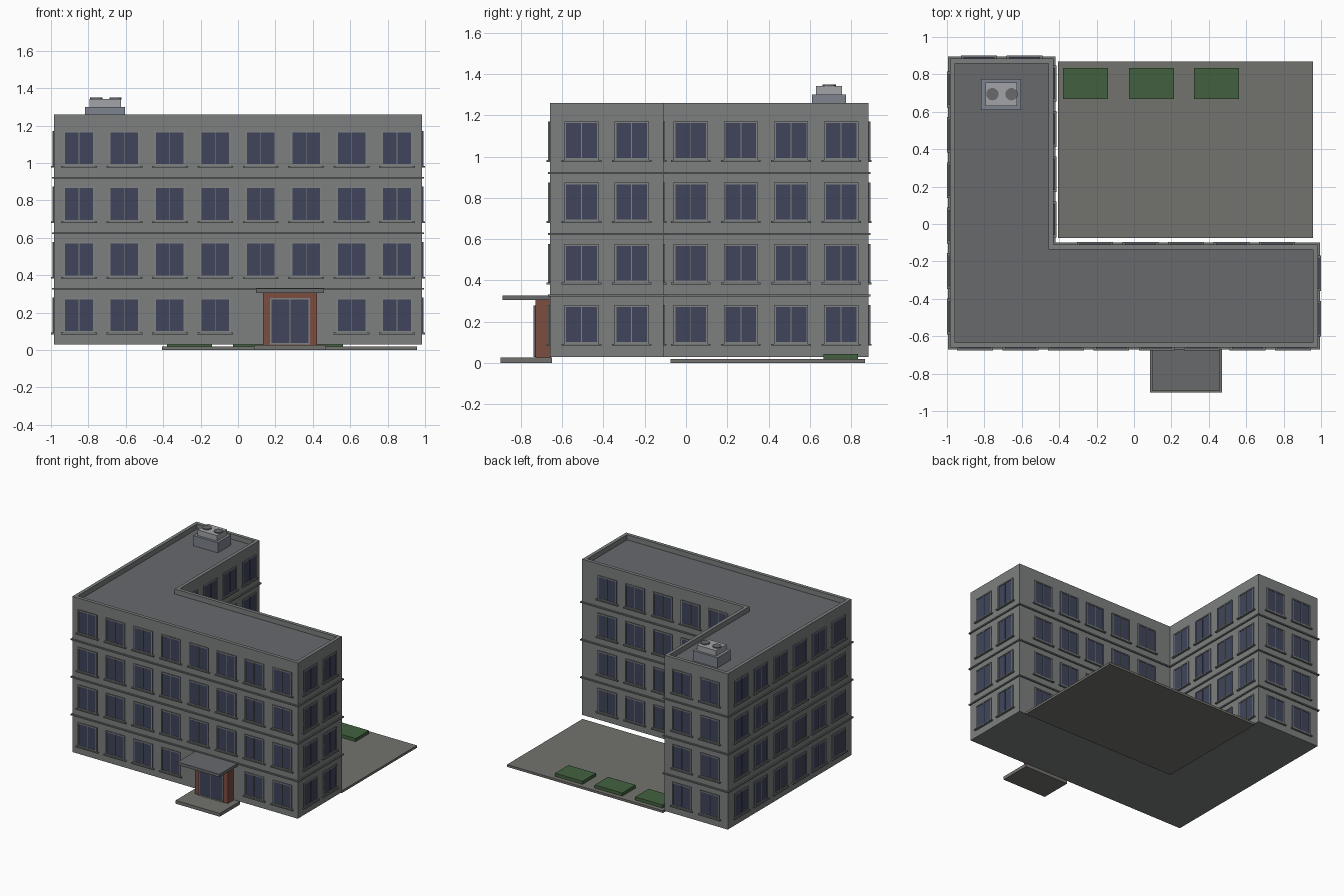
import bpy, bmesh
from mathutils import Vector, Matrix

if "Cube" in bpy.data.objects:
    bpy.data.objects.remove(bpy.data.objects["Cube"])


def material(name, rgb):
    m = bpy.data.materials.new(name)
    m.diffuse_color = (*rgb, 1)
    m.use_nodes = True
    m.node_tree.nodes["Principled BSDF"].inputs["Base Color"].default_value = m.diffuse_color
    return m


WALL = material("concrete", (0.20, 0.215, 0.212))
TRIM = material("trim", (0.17, 0.18, 0.18))
FRAME = material("frame_grey", (0.22, 0.23, 0.23))
ROOF = material("roofing", (0.14, 0.142, 0.152))
GLASS = material("glass", (0.05, 0.06, 0.105))
BRICK = material("brick", (0.20, 0.075, 0.05))
PAVING = material("paving", (0.17, 0.168, 0.155))
HEDGE = material("hedge", (0.055, 0.12, 0.05))
METAL = material("metal", (0.36, 0.37, 0.39))
UNIT = material("unit_grey", (0.21, 0.23, 0.27))


def finish(name, bm, mat):
    bmesh.ops.recalc_face_normals(bm, faces=bm.faces)
    me = bpy.data.meshes.new(name)
    bm.to_mesh(me)
    bm.free()
    me.materials.append(mat)
    ob = bpy.data.objects.new(name, me)
    bpy.context.collection.objects.link(ob)
    return ob


def add_box(bm, x, y, z, frame=Matrix()):
    """Box given by (min, max) on each axis, placed in a local frame."""
    mid = Vector([(a + b) / 2 for a, b in (x, y, z)])
    size = [b - a for a, b in (x, y, z)]
    m = frame @ Matrix.Translation(mid) @ Matrix.Diagonal((*size, 1))
    bmesh.ops.create_cube(bm, size=1, matrix=m)


def box(name, x, y, z, mat):
    bm = bmesh.new()
    add_box(bm, x, y, z)
    return finish(name, bm, mat)


# L-shaped plan
X0, X1, XI = -0.985, 0.985, -0.43
Y0, Y1, YI = -0.66, 0.885, -0.11


def plan(d):
    return [(X0 - d, Y0 - d), (X1 + d, Y0 - d), (X1 + d, YI + d),
            (XI + d, YI + d), (XI + d, Y1 + d), (X0 - d, Y1 + d)]


def l_shell(name, profile, mat):
    """Stack offset copies of the plan, join them and cap both ends."""
    bm = bmesh.new()
    rings = [[bm.verts.new((x, y, z)) for x, y in plan(d)] for d, z in profile]
    for a, b in zip(rings, rings[1:]):
        for i in range(6):
            j = (i + 1) % 6
            bm.faces.new((a[i], a[j], b[j], b[i]))
    bm.faces.new(rings[0])
    bm.faces.new(rings[-1])
    return finish(name, bm, mat)


# Walls with parapet, roof and floor bands
RIM = -0.027
l_shell("building_walls", [(0, 0.03), (0, 1.26), (RIM, 1.26), (RIM, 1.212)], WALL)
l_shell("roof_surface", [(RIM, 1.205), (RIM, 1.22)], ROOF)
FLOOR = 0.297
for f in range(1, 4):
    z = 0.03 + f * FLOOR
    l_shell(f"floor_band_{f}", [(-0.01, z - 0.005), (0.01, z - 0.005),
                                (0.01, z + 0.005), (-0.01, z + 0.005)], TRIM)


def add_window(parts, frame, u, z, w, h, bar=0.009, sill=True):
    """Window on a wall: local x runs along the wall, local y points outward."""
    glass, frames, sills = parts
    l, r = u - w / 2, u + w / 2
    add_box(glass, (l, r), (-0.004, 0.004), (z, z + h), frame)
    for a, b in ((l, l + bar), (r - bar, r), (u - 0.002, u + 0.002)):
        add_box(frames, (a, b), (-0.004, 0.008), (z, z + h), frame)
    for a, b in ((z, z + bar), (z + h - bar, z + h)):
        add_box(frames, (l + bar, r - bar), (-0.004, 0.008), (a, b), frame)
    if sill:
        add_box(sills, (l - 0.013, r + 0.013), (-0.004, 0.015),
                (z - 0.009, z), frame)


def finish_windows(prefix, parts):
    for bm, label, mat in zip(parts, ("glass", "frames", "sills"),
                              (GLASS, FRAME, TRIM)):
        if bm.verts:
            finish(f"{prefix}_{label}", bm, mat)
        else:
            bm.free()


def wall_frame(p, q):
    """Frame at the middle of wall p-q (plan order is counter-clockwise)."""
    p, q = Vector((*p, 0)), Vector((*q, 0))
    d = (q - p).normalized()
    out = Vector((d.y, -d.x, 0))
    m = Matrix((d, out, Vector((0, 0, 1)))).transposed().to_4x4()
    return Matrix.Translation((p + q) / 2) @ m


# Rows of windows on all six walls
names = ["front", "right_end", "court_south", "court_west", "back_end", "left"]
counts = [8, 2, 5, 4, 2, 6]
PITCH = 0.243
pts = plan(0)
for k, (name, n) in enumerate(zip(names, counts)):
    frame = wall_frame(pts[k], pts[(k + 1) % 6])
    parts = [bmesh.new() for _ in range(3)]
    for f in range(4):
        for i in range(n):
            if name == "front" and f == 0 and i in (4, 5):
                continue  # entrance takes the place of two windows
            add_window(parts, frame, (i - (n - 1) / 2) * PITCH,
                       0.093 + f * FLOOR, 0.166, 0.187)
    finish_windows(f"{name}_window", parts)

# Entrance: step, brick portal, glazed door and canopy
DX = 0.278
box("entrance_step", (DX - 0.193, DX + 0.193), (-0.90, -0.65), (0, 0.026), PAVING)
box("entrance_portal", (DX - 0.144, DX + 0.144), (-0.73, -0.655), (0.026, 0.305), BRICK)
box("entrance_canopy", (DX - 0.183, DX + 0.183), (-0.89, -0.655), (0.305, 0.328), ROOF)
parts = [bmesh.new() for _ in range(3)]
add_window(parts, wall_frame((0, -0.73), (2 * DX, -0.73)), 0, 0.028, 0.215, 0.25,
           sill=False)
finish_windows("entrance_door", parts)

# Courtyard paving and hedges
box("courtyard_paving", (-0.406, 0.957), (-0.075, 0.868), (0, 0.018), PAVING)
for i, x in enumerate((-0.26, 0.094, 0.441)):
    box(f"hedge_{i + 1}", (x - 0.12, x + 0.12), (0.667, 0.834), (0.018, 0.043), HEDGE)

# Rooftop ventilation unit with two fans
box("vent_base", (-0.818, -0.603), (0.61, 0.775), (1.22, 1.30), UNIT)
box("vent_housing", (-0.793, -0.625), (0.63, 0.757), (1.30, 1.343), METAL)
for i, x in enumerate((-0.757, -0.655)):
    bm = bmesh.new()
    bmesh.ops.create_cone(bm, cap_ends=True, segments=20, radius1=0.033, radius2=0.033,
                          depth=0.01, matrix=Matrix.Translation((x, 0.694, 1.345)))
    finish(f"vent_fan_{i + 1}", bm, ROOF)
